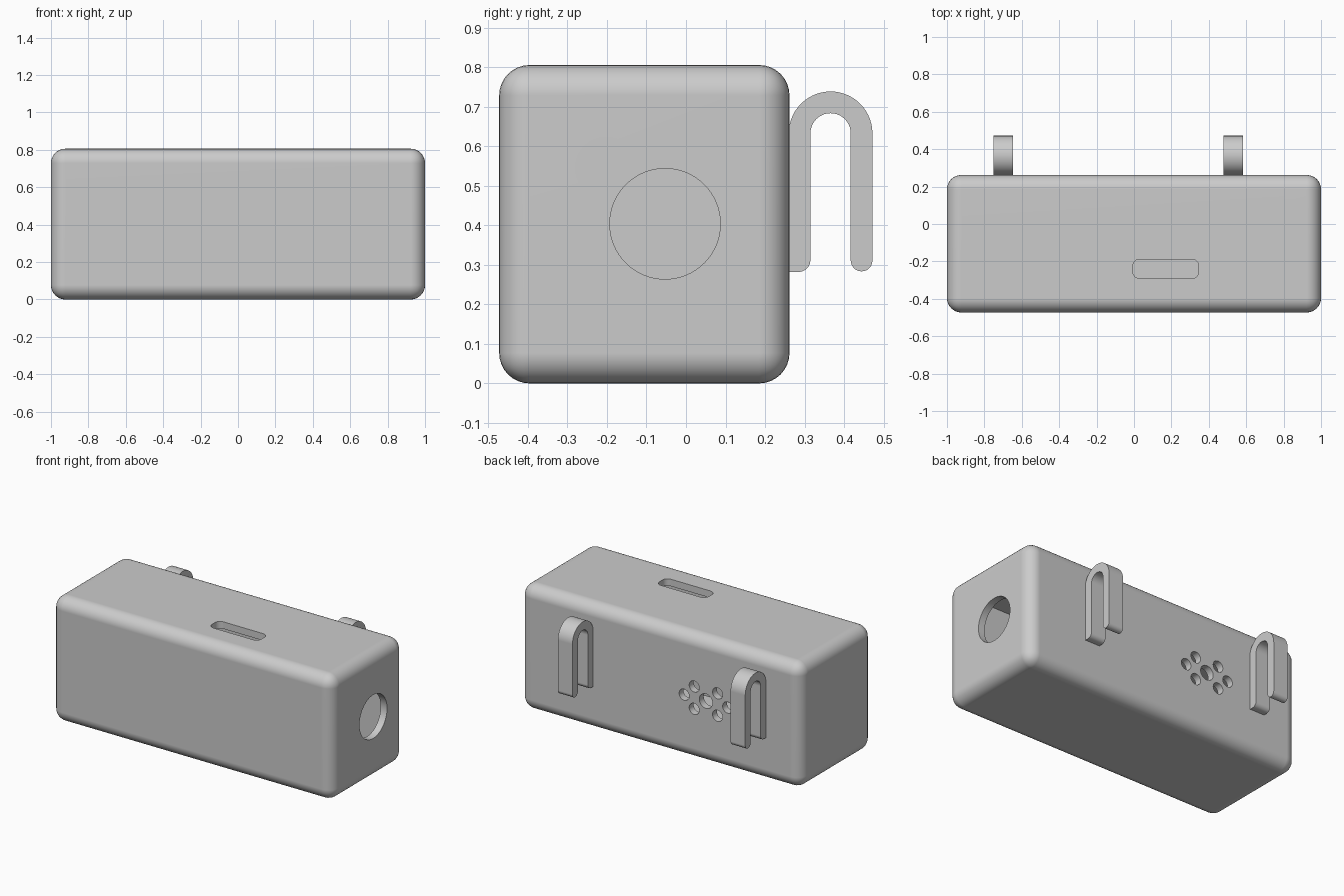
import bpy, bmesh, math

cube = bpy.data.objects.get("Cube")
if cube:
    bpy.data.objects.remove(cube, do_unlink=True)

grey = bpy.data.materials.new("light_grey")
grey.use_nodes = True
grey.diffuse_color = (0.6, 0.6, 0.6, 1)
grey.node_tree.nodes["Principled BSDF"].inputs["Base Color"].default_value = (0.6, 0.6, 0.6, 1)


def arc(u, v, r, start, end, steps):
    """Points on an arc, angles in degrees."""
    angles = [math.radians(start + (end - start) * i / steps) for i in range(steps + 1)]
    return [(u + r * math.cos(a), v + r * math.sin(a)) for a in angles]


def circle(u, v, r, steps=48):
    return arc(u, v, r, 0, 360, steps)[:-1]


def make_object(name, bm):
    bmesh.ops.recalc_face_normals(bm, faces=bm.faces)
    mesh = bpy.data.meshes.new(name)
    bm.to_mesh(mesh)
    bm.free()
    mesh.materials.append(grey)
    ob = bpy.data.objects.new(name, mesh)
    bpy.context.collection.objects.link(ob)
    return ob


def prism(name, outline, axis, low, high):
    """Extrude an outline along an axis; u and v are the next two axes."""
    bm = bmesh.new()
    verts = []
    for u, v in outline:
        co = [0, 0, 0]
        co[axis], co[(axis + 1) % 3], co[(axis + 2) % 3] = low, u, v
        verts.append(bm.verts.new(co))
    face = bm.faces.new(verts)
    extruded = bmesh.ops.extrude_face_region(bm, geom=[face])["geom"]
    shift = [0, 0, 0]
    shift[axis] = high - low
    bmesh.ops.translate(bm, vec=shift,
                        verts=[g for g in extruded if isinstance(g, bmesh.types.BMVert)])
    return make_object(name, bm)


def box(name, low, high, radius=0):
    bm = bmesh.new()
    bmesh.ops.create_cube(bm, size=1)
    for vert in bm.verts:
        vert.co = [l + (c + 0.5) * (h - l) for c, l, h in zip(vert.co, low, high)]
    if radius:
        bmesh.ops.bevel(bm, geom=bm.edges[:], offset=radius, segments=8,
                        profile=0.5, affect='EDGES')
    return make_object(name, bm)


def select(ob):
    bpy.ops.object.select_all(action='DESELECT')
    ob.select_set(True)
    bpy.context.view_layer.objects.active = ob


def cut(target, cutter):
    mod = target.modifiers.new("cut", 'BOOLEAN')
    mod.operation, mod.solver, mod.object = 'DIFFERENCE', 'EXACT', cutter
    select(target)
    bpy.ops.object.modifier_apply(modifier=mod.name)
    bpy.data.objects.remove(cutter, do_unlink=True)


def smooth(ob):
    select(ob)
    bpy.ops.object.shade_smooth_by_angle(angle=math.radians(30))
    mod = ob.modifiers.new("even_shading", 'WEIGHTED_NORMAL')
    mod.keep_sharp = True


# Rounded hollow case
LOW, HIGH, WALL = (-1, -0.473, 0), (1, 0.262, 0.806), 0.045
case = box("case", LOW, HIGH, 0.077)
cut(case, box("cavity", [c + WALL for c in LOW], [c - WALL for c in HIGH]))

# Round opening in the left end
cut(case, prism("end_opening", circle(-0.053, 0.404, 0.14, 64), 0, 0.9, 1.1))

# Rounded slot in the top
slot = []
for u, v, start in ((0.31, -0.225, 0), (0.03, -0.225, 90), (0.03, -0.255, 180), (0.31, -0.255, 270)):
    slot += arc(u, v, 0.036, start, start + 90, 6)
cut(case, prism("top_slot", slot, 2, 0.7, 0.9))

# Speaker holes in the back
holes = [(0, 0, 0.047)]
for side in (-1, 1):
    holes.append((side * 0.155, 0, 0.036))
    holes += [(side * 0.083, dz, 0.036) for dz in (-0.072, 0.072)]
for dx, dz, r in holes:
    cut(case, prism("speaker_hole", circle(0.403 + dz, -0.325 + dx, r, 32), 1, 0.15, 0.35))
smooth(case)

# Hanging hooks on the back
hook = [(0.26, 0.282)]
hook += arc(0.285, 0.312, 0.03, 270, 360, 6)
hook += arc(0.366, 0.633, 0.051, 180, 0, 20)
hook += arc(0.4445, 0.311, 0.0275, 180, 360, 12)
hook += arc(0.366, 0.633, 0.106, 0, 180, 28)
for name, x in (("right_hook", -0.7), ("left_hook", 0.53)):
    smooth(prism(name, hook, 0, x - 0.052, x + 0.052))
